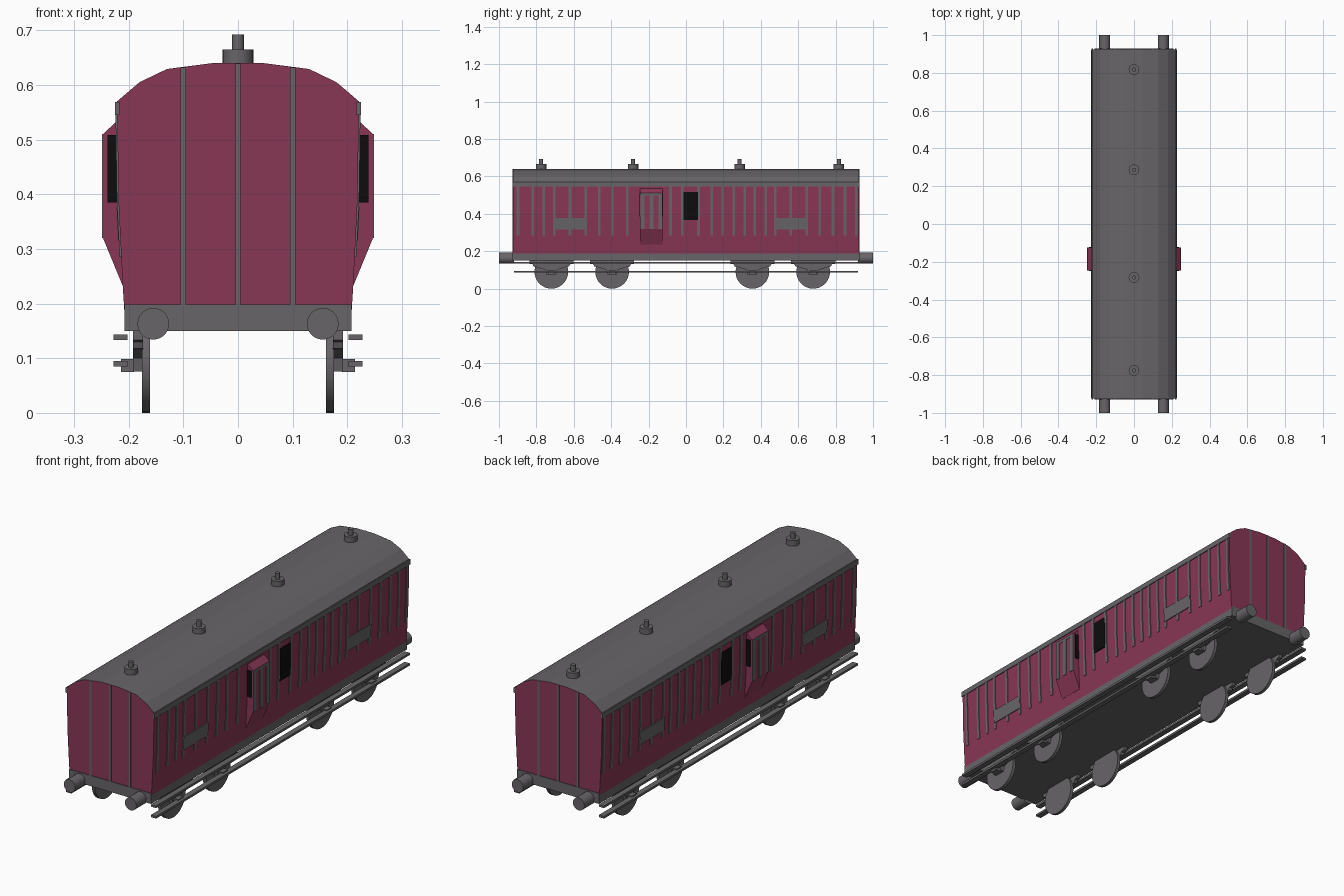
import bpy, bmesh, math
from mathutils import Matrix

if "Cube" in bpy.data.objects:
    bpy.data.objects.remove(bpy.data.objects["Cube"])


def material(name, rgb):
    m = bpy.data.materials.new(name)
    m.diffuse_color = (*rgb, 1)
    m.use_nodes = True
    m.node_tree.nodes["Principled BSDF"].inputs["Base Color"].default_value = m.diffuse_color
    return m


CRIMSON = material("crimson", (0.25, 0.037, 0.09))
GREY = material("grey", (0.137, 0.13, 0.137))
BLACK = material("black", (0.004, 0.004, 0.004))


def finish(name, bm, *mats):
    bmesh.ops.recalc_face_normals(bm, faces=bm.faces[:])
    me = bpy.data.meshes.new(name)
    bm.to_mesh(me)
    bm.free()
    for m in mats:
        me.materials.append(m)
    ob = bpy.data.objects.new(name, me)
    bpy.context.collection.objects.link(ob)
    return ob


def prism(name, pts, a, b, mat, axis="y"):
    """Extrude a profile: (x, z) along y, or (y, z) along x."""
    bm = bmesh.new()
    put = (lambda p, t: (p[0], t, p[1])) if axis == "y" else (lambda p, t: (t, p[0], p[1]))
    lo = [bm.verts.new(put(p, a)) for p in pts]
    hi = [bm.verts.new(put(p, b)) for p in pts]
    bm.faces.new(lo)
    bm.faces.new(hi)
    n = len(pts)
    for i in range(n):
        bm.faces.new((lo[i], lo[(i + 1) % n], hi[(i + 1) % n], hi[i]))
    return finish(name, bm, mat)


def box(name, x, y, z, mat):
    return prism(name, [(x[0], z[0]), (x[1], z[0]), (x[1], z[1]), (x[0], z[1])], y[0], y[1], mat)


def cylinder(name, r, depth, loc, axis, mat, seg=24):
    bm = bmesh.new()
    rot = {"x": Matrix.Rotation(math.pi / 2, 4, "Y"),
           "y": Matrix.Rotation(math.pi / 2, 4, "X"), "z": Matrix()}[axis]
    bmesh.ops.create_cone(bm, cap_ends=True, segments=seg, radius1=r, radius2=r,
                          depth=depth, matrix=Matrix.Translation(loc) @ rot)
    ob = finish(name, bm, mat)
    bpy.context.view_layer.objects.active = ob
    ob.select_set(True)
    bpy.ops.object.shade_smooth_by_angle(angle=math.radians(35))
    ob.select_set(False)


# Half cross-section of the coach body, from sill to roof ridge
SIDE = [(0.208, 0.188), (0.211, 0.235), (0.2185, 0.385), (0.221, 0.545), (0.221, 0.57),
        (0.18, 0.605), (0.13, 0.629), (0.045, 0.64)]


def side_x(z):
    for (x0, z0), (x1, z1) in zip(SIDE, SIDE[1:]):
        if z <= z1:
            return x0 + (x1 - x0) * (z - z0) / (z1 - z0)


def side_plate(name, s, y0, y1, z0, z1, mat, out=0.003):
    """Thin plate that follows the curved side."""
    zs = [z0] + [z for _, z in SIDE if z0 < z < z1] + [z1]
    pts = [(s * (side_x(z) + out), z) for z in zs]
    pts += [(s * (side_x(z) - 0.004), z) for z in reversed(zs)]
    prism(name, pts, y0, y1, mat)


# Body, with the roof faces grey by height
body = prism("body", SIDE + [(-x, z) for x, z in reversed(SIDE)], -0.925, 0.925, CRIMSON)
body.data.materials.append(GREY)
for f in body.data.polygons:
    if abs(f.normal.y) < 0.5 and f.center.z > 0.546:
        f.material_index = 1

# Underframe
box("underframe", (-0.208, 0.208), (-0.928, 0.928), (0.15, 0.198), GREY)

STRIPS = [-0.898, -0.82, -0.76, -0.705, -0.62, -0.535, -0.464, -0.394, -0.314, -0.083, -0.02,
          0.067, 0.137, 0.196, 0.255, 0.314, 0.367, 0.426, 0.478, 0.56, 0.645, 0.716, 0.786,
          0.85, 0.91]
AXLES = (-0.72, -0.395, 0.355, 0.68)
DY = -0.185   # centre of the guard lookout

for s in (-1, 1):
    # Side beading, cantrail, name-board plates and side window
    for y in STRIPS:
        side_plate("side_beading", s, y - 0.007, y + 0.007, 0.285, 0.546, GREY)
    side_plate("cantrail", s, -0.928, 0.928, 0.545, 0.569, GREY, 0.004)
    for y in (-0.62, 0.56):
        side_plate("side_panel", s, y - 0.09, y + 0.09, 0.315, 0.377, GREY, 0.004)
    side_plate("side_window", s, -0.013, 0.063, 0.367, 0.516, BLACK, 0.005)

    # Guard lookout with beading and end windows
    prism("lookout", [(s * x, z) for x, z in ((0.205, 0.235), (0.212, 0.235), (0.247, 0.32),
          (0.247, 0.51), (0.22, 0.535), (0.205, 0.535))], DY - 0.06, DY + 0.06, CRIMSON)
    xs = sorted((s * 0.245, s * 0.249))
    for d in (-0.048, 0, 0.048):
        box("lookout_beading", xs, (DY + d - 0.011, DY + d + 0.011), (0.32, 0.5), GREY)
    box("lookout_rail", xs, (DY - 0.06, DY + 0.06), (0.497, 0.51), GREY)
    for e in (-1, 1):
        ys = sorted((DY + e * 0.059, DY + e * 0.063))
        box("lookout_window", sorted((s * 0.219, s * 0.239)), ys, (0.385, 0.508), BLACK)

    # Footboards
    for z in (0.138, 0.09):
        box("footboard", sorted((s * 0.202, s * 0.228)), (-0.92, 0.92), (z - 0.005, z + 0.005), GREY)

    # Wheels, springs with guards, axle boxes
    for y in AXLES:
        cylinder("wheel", 0.09, 0.015, (s * 0.1685, y, 0.09), "x", GREY, 32)
        half = [(0.025, 0.076), (0.03, 0.1), (0.07, 0.113), (0.095, 0.118), (0.1, 0.13),
                (0.118, 0.133), (0.118, 0.152)]
        pts = [(y + a, z) for a, z in half] + [(y - a, z) for a, z in reversed(half)]
        prism("spring_guard", pts, s * 0.174, s * 0.192, GREY, "x")
        box("axle_box", sorted((s * 0.19, s * 0.214)), (y - 0.018, y + 0.018), (0.075, 0.099), GREY)

    # End beading (s picks front or back) and buffers
    for x, top in ((-0.1, 0.632), (0, 0.639), (0.1, 0.632)):
        box("end_beading", (x - 0.005, x + 0.005), sorted((s * 0.92, s * 0.928)), (0.198, top), GREY)
    for x in (-0.155, 0.155):
        cylinder("buffer", 0.029, 0.08, (x, s * 0.96, 0.163), "y", GREY)

# Roof lamps
for y in (-0.775, -0.283, 0.287, 0.817):
    cylinder("lamp_base", 0.028, 0.035, (0, y, 0.6475), "z", GREY)
    cylinder("lamp_stem", 0.011, 0.035, (0, y, 0.6745), "z", GREY, 16)
